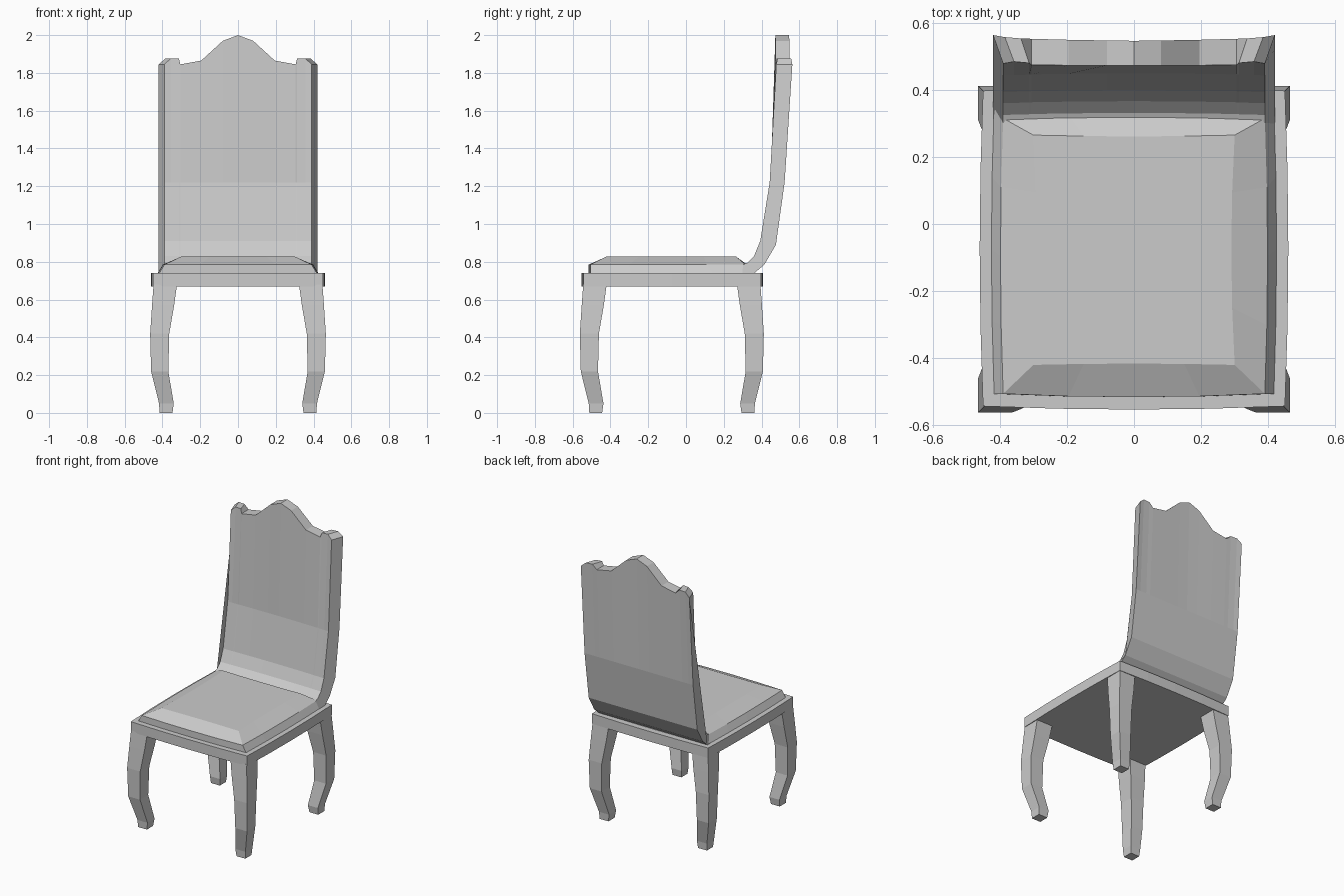
import bpy
import bmesh

if "Cube" in bpy.data.objects:
    bpy.data.objects.remove(bpy.data.objects["Cube"])


def finish(name, bm):
    bmesh.ops.recalc_face_normals(bm, faces=bm.faces)
    mesh = bpy.data.meshes.new(name)
    bm.to_mesh(mesh)
    bm.free()
    obj = bpy.data.objects.new(name, mesh)
    bpy.context.collection.objects.link(obj)
    return obj


def loft(name, rings):
    """Skin a stack of closed rings and cap both ends."""
    bm = bmesh.new()
    loops = [[bm.verts.new(p) for p in ring] for ring in rings]
    n = len(loops[0])
    for a, b in zip(loops, loops[1:]):
        for i in range(n):
            j = (i + 1) % n
            bm.faces.new((a[i], a[j], b[j], b[i]))
    bm.faces.new(loops[0][::-1])
    bm.faces.new(loops[-1])
    return finish(name, bm)


def bowed_ring(half_x, y0, y1, z, bow_x, bow_y, steps=4):
    """Rectangle outline whose sides bow gently outwards."""
    corners = [(-half_x, y0), (half_x, y0), (half_x, y1), (-half_x, y1)]
    outward = [(0, -bow_y), (bow_x, 0), (0, bow_y), (-bow_x, 0)]
    ring = []
    for k in range(4):
        (ax, ay), (bx, by) = corners[k], corners[(k + 1) % 4]
        for s in range(steps):
            t = s / steps
            bow = 4 * t * (1 - t)
            ring.append((ax + (bx - ax) * t + outward[k][0] * bow,
                         ay + (by - ay) * t + outward[k][1] * bow, z))
    return ring


# Seat frame
loft("seat_frame", [bowed_ring(0.45, -0.543, 0.397, z, 0.01, 0.01)
                    for z in (0.67, 0.74)])

# Cushion with sloped upper border
loft("seat_cushion", [
    bowed_ring(0.42, -0.506, 0.36, 0.735, 0.008, 0.01),
    bowed_ring(0.39, -0.506, 0.315, 0.785, 0.008, 0.01),
    bowed_ring(0.30, -0.42, 0.265, 0.828, -0.01, -0.004)])

# Curved legs: height, inner and outer distance from the centre lines
LEG = [(0, 0.347, 0.415), (0.05, 0.34, 0.418), (0.22, 0.369, 0.46),
       (0.42, 0.364, 0.465), (0.57, 0.338, 0.455), (0.68, 0.323, 0.447)]
for row, sy in (("front", -1), ("back", 1)):
    for side, sx in (("left", -1), ("right", 1)):
        rings = []
        for z, a, b in LEG:
            square = [(a, a), (b, a), (b, b), (a, b)]
            rings.append([(sx * x, -0.075 + sy * (y + 0.022), z)
                          for x, y in square])
        loft(f"{row}_{side}_leg", rings)

# Backrest: (y, z) side profiles of front and rear faces
INNER = [(0.25, 0.765), (0.325, 0.795), (0.36, 0.83), (0.393, 0.91), (0.443, 1.22)]
OUTER = [(0.30, 0.738), (0.362, 0.74), (0.415, 0.785), (0.476, 0.89), (0.522, 1.22)]
# Crest outline: x, top height, front y, rear y
CREST_HALF = [(0, 2.0, 0.473, 0.546), (0.08, 1.97, 0.473, 0.547),
              (0.195, 1.865, 0.473, 0.549), (0.305, 1.845, 0.474, 0.552),
              (0.337, 1.875, 0.48, 0.553), (0.385, 1.875, 0.484, 0.557),
              (0.42, 1.845, 0.478, 0.563)]
crest = [(-x, z, f, r) for x, z, f, r in CREST_HALF[:0:-1]] + CREST_HALF
slices = []
for x, z, f, r in crest:
    edge = abs(x) / 0.42
    fx = x * (0.39 / 0.42) if edge > 0.75 else x
    front = [(fx, y - 0.006 * edge ** 2 + 0.006, pz) for y, pz in INNER] + [(fx, f, z)]
    rear = [(x, y, pz) for y, pz in OUTER] + [(x, r, z)]
    slices.append(front + rear[::-1])
loft("backrest", slices)
